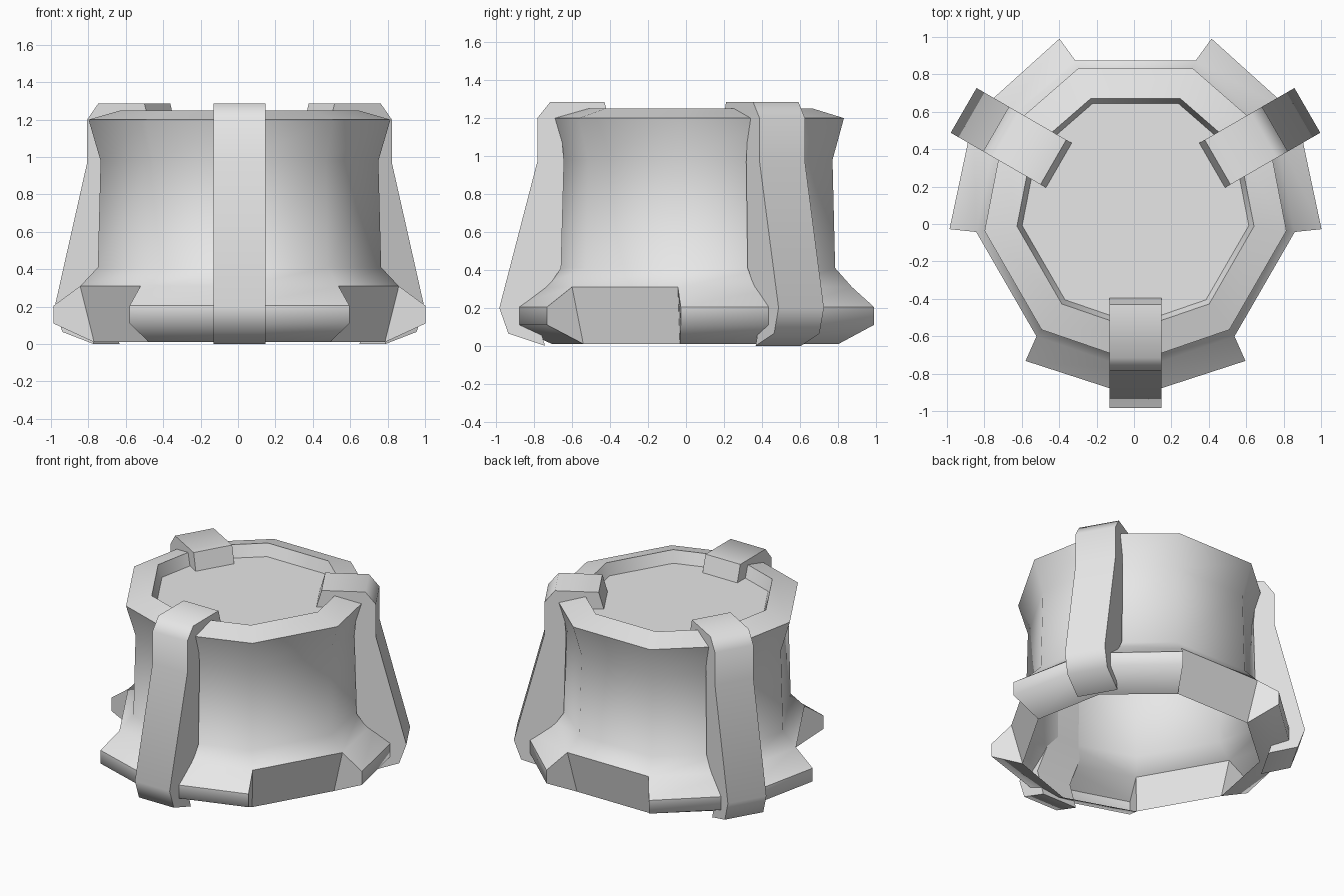
import bpy, bmesh, math
from mathutils import Matrix, Vector

cube = bpy.data.objects.get("Cube")
if cube:
    bpy.data.objects.remove(cube, do_unlink=True)

grey = bpy.data.materials.new("plain_grey")
grey.use_nodes = True
grey.diffuse_color = (0.8, 0.8, 0.8, 1)
grey.node_tree.nodes["Principled BSDF"].inputs["Base Color"].default_value = (0.8, 0.8, 0.8, 1)

CENTRE = Vector((0.008, 0.077, 0))
STRAP_ANGLES = (30, 150, 270)


def polar(r, degrees, z):
    a = math.radians(degrees)
    return CENTRE + Vector((r * math.cos(a), r * math.sin(a), z))


def finish(bm, name):
    mesh = bpy.data.meshes.new(name)
    bm.to_mesh(mesh)
    bm.free()
    mesh.materials.append(grey)
    obj = bpy.data.objects.new(name, mesh)
    bpy.context.collection.objects.link(obj)
    return obj


def make_body():
    """Nine-sided open shell with a recessed lid and three flared skirt pieces."""
    bm = bmesh.new()
    angles = [s + d for s in STRAP_ANGLES for d in (-38, 0, 38)]
    # Wall from the bottom edge, past the waist, over the rim to the lid
    profile = [(0.785, 0.01), (0.86, 0.31), (0.765, 0.41), (0.75, 0.98),
               (0.815, 1.2), (0.64, 1.25), (0.612, 1.165)]
    rings = [[bm.verts.new(polar(r, a, z)) for a in angles] for r, z in profile]
    # Lips exist only on the skirt pieces, slightly narrower than the wall
    lip_angles = [s + d for s in STRAP_ANGLES for d in (-36, 0, 36)]
    low, high = [[bm.verts.new(polar(1.0, a, z)) for a in lip_angles]
                 for z in (0.11, 0.205)]

    def band(lower, upper, i):
        j = (i + 1) % 9
        return bm.faces.new((lower[i], lower[j], upper[j], upper[i]))

    sharp = []
    for i in range(9):
        for lower, upper in zip(rings[1:], rings[2:]):
            band(lower, upper, i)
        if i % 3 == 2:
            # Notch between two skirt pieces
            sharp += band(rings[0], rings[1], i).edges
        else:
            for lower, upper in ((rings[0], low), (low, high), (high, rings[1])):
                band(lower, upper, i)
        # Closed ends of the skirt pieces
        if i % 3 == 0:
            end = (rings[0][i], low[i], high[i], rings[1][i])
            sharp += bm.faces.new(end[::-1]).edges
        elif i % 3 == 2:
            end = (rings[0][i], low[i], high[i], rings[1][i])
            sharp += bm.faces.new(end).edges
    lid = bm.faces.new(rings[-1])
    sharp += lid.edges

    # Crisp lines along the lip, the rim and the recess
    crisp = [set(high), set(rings[4]), set(rings[5])]
    for e in bm.edges:
        if any(set(e.verts) <= ring for ring in crisp):
            sharp.append(e)
    bmesh.ops.recalc_face_normals(bm, faces=bm.faces)
    lid.normal_update()
    if lid.normal.z < 0:
        bmesh.ops.reverse_faces(bm, faces=bm.faces)
    for f in bm.faces:
        f.smooth = True
    for e in sharp:
        e.smooth = False
    finish(bm, "pot_body")


def make_strap(name, degrees):
    """Bent bar that hooks over the rim and runs down to the ground."""
    profile = [(0.472, 1.16), (0.507, 1.285), (0.793, 1.285), (0.861, 1.2),
               (0.861, 0.97), (1.061, 0.2), (1.014, 0.065), (0.82, 0.0),
               (0.88, 0.2), (0.735, 0.41), (0.72, 0.97), (0.74, 1.19),
               (0.6, 1.22), (0.6, 1.16)]
    half = 0.138
    bm = bmesh.new()
    face = bm.faces.new([bm.verts.new((r, -half, z)) for r, z in profile])
    ext = bmesh.ops.extrude_face_region(bm, geom=[face])
    verts = [g for g in ext["geom"] if isinstance(g, bmesh.types.BMVert)]
    bmesh.ops.translate(bm, verts=verts, vec=(0, 2 * half, 0))
    place = Matrix.Translation(CENTRE) @ Matrix.Rotation(math.radians(degrees), 4, "Z")
    bmesh.ops.transform(bm, matrix=place, verts=bm.verts)
    bmesh.ops.recalc_face_normals(bm, faces=bm.faces)
    obj = finish(bm, name)
    bpy.ops.object.select_all(action="DESELECT")
    obj.select_set(True)
    bpy.context.view_layer.objects.active = obj
    bpy.ops.object.shade_smooth_by_angle(angle=math.radians(55))


make_body()
for label, angle in zip(("back_left_strap", "back_right_strap", "front_strap"), STRAP_ANGLES):
    make_strap(label, angle)
